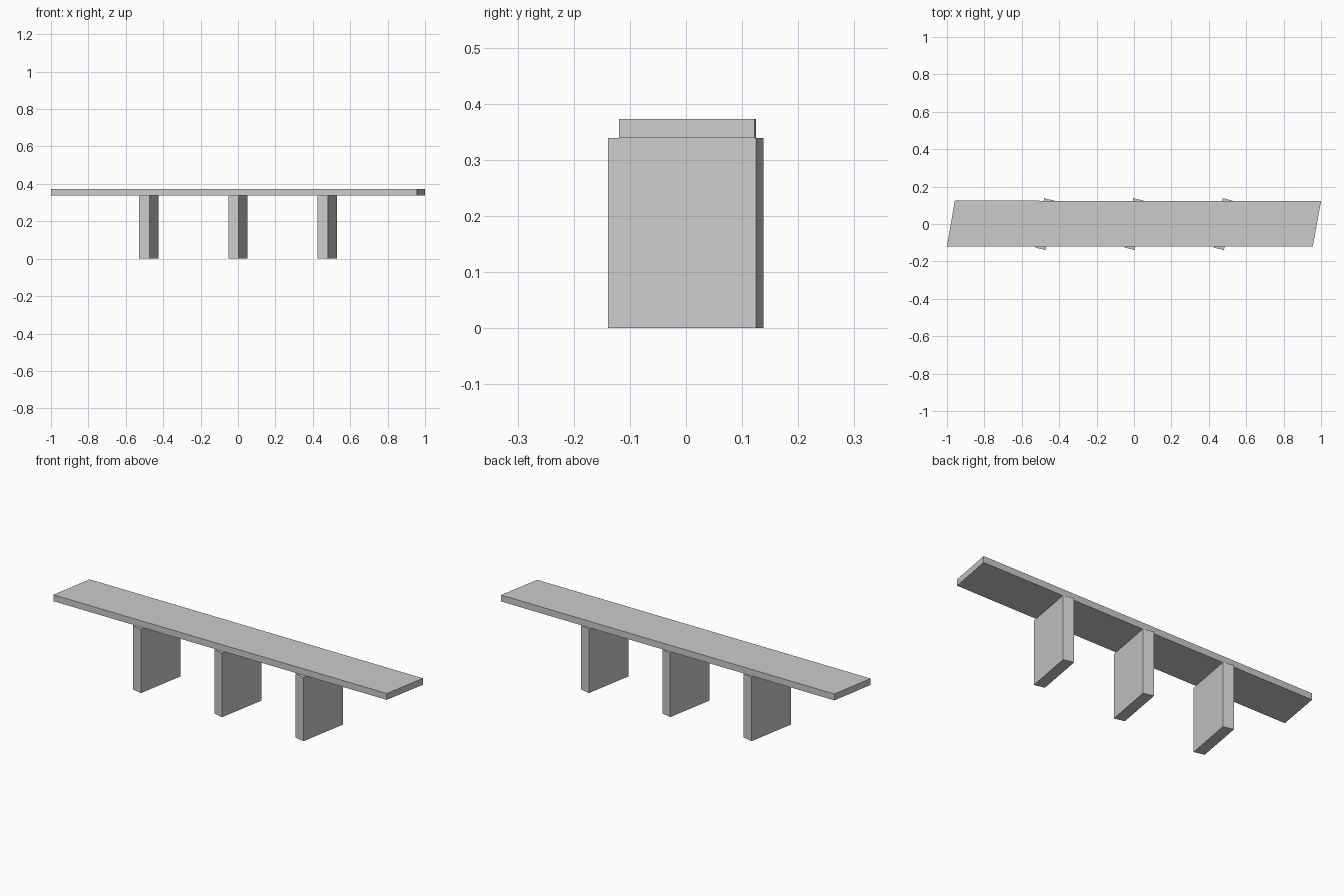
import bpy
import bmesh

default = bpy.data.objects.get("Cube")
if default:
    bpy.data.objects.remove(default, do_unlink=True)

GREY = (0.6, 0.6, 0.6, 1.0)
concrete = bpy.data.materials.new("grey_concrete")
concrete.use_nodes = True
concrete.diffuse_color = GREY
concrete.node_tree.nodes["Principled BSDF"].inputs["Base Color"].default_value = GREY


def slab(name, outline, bottom, top, x=0.0):
    """Extrude a counter-clockwise ground outline between two heights."""
    bm = bmesh.new()
    base = bm.faces.new([bm.verts.new((px, py, bottom)) for px, py in outline])
    grown = bmesh.ops.extrude_face_region(bm, geom=[base], use_keep_orig=True)
    upper = [v for v in grown["geom"] if isinstance(v, bmesh.types.BMVert)]
    bmesh.ops.translate(bm, verts=upper, vec=(0, 0, top - bottom))
    bmesh.ops.recalc_face_normals(bm, faces=bm.faces)
    mesh = bpy.data.meshes.new(name)
    bm.to_mesh(mesh)
    bm.free()
    mesh.materials.append(concrete)
    obj = bpy.data.objects.new(name, mesh)
    obj.location.x = x
    bpy.context.collection.objects.link(obj)
    return obj


DECK_BOTTOM, DECK_TOP = 0.339, 0.373

# Skewed deck
slab("deck", [(-1, -0.119), (0.956, -0.119), (1, 0.122), (-0.958, 0.125)],
     DECK_BOTTOM, DECK_TOP)

# Three skewed wall piers
pier_outline = [(-0.051, -0.126), (0.004, -0.139), (0.051, 0.125), (-0.004, 0.138)]
for side, x in (("right", -0.477), ("middle", 0.0), ("left", 0.477)):
    slab(side + "_pier", pier_outline, 0.0, DECK_BOTTOM, x)
